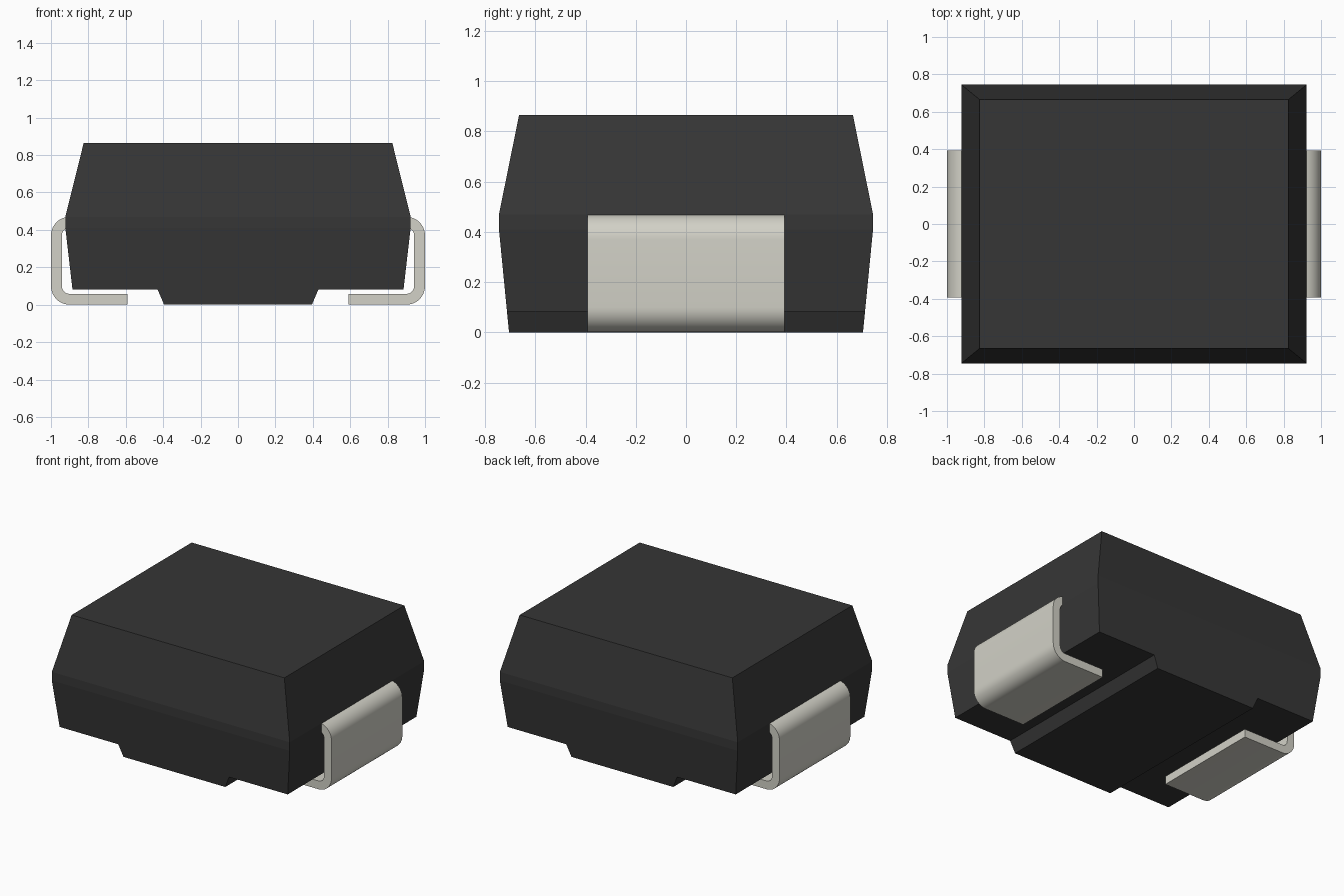
import bpy, bmesh, math
from mathutils import Vector

cube = bpy.data.objects.get("Cube")
if cube:
    bpy.data.objects.remove(cube, do_unlink=True)


def material(name, colour):
    m = bpy.data.materials.new(name)
    m.use_nodes = True
    m.diffuse_color = colour
    bsdf = m.node_tree.nodes["Principled BSDF"]
    bsdf.inputs["Base Color"].default_value = colour
    bsdf.inputs["Roughness"].default_value = 0.6
    return m


def extrude_profile(points, half_depth):
    """Prism from an (x, z) outline, centred on y = 0."""
    bm = bmesh.new()
    face = bm.faces.new([bm.verts.new((x, -half_depth, z)) for x, z in points])
    res = bmesh.ops.extrude_face_region(bm, geom=[face])
    verts = [g for g in res["geom"] if isinstance(g, bmesh.types.BMVert)]
    bmesh.ops.translate(bm, verts=verts, vec=(0, 2 * half_depth, 0))
    return bm


def finish(bm, name, mat):
    bmesh.ops.recalc_face_normals(bm, faces=bm.faces)
    mesh = bpy.data.meshes.new(name)
    bm.to_mesh(mesh)
    bm.free()
    mesh.materials.append(mat)
    obj = bpy.data.objects.new(name, mesh)
    bpy.context.collection.objects.link(obj)
    return obj


black = material("black plastic", (0.037, 0.037, 0.037, 1))
metal = material("tinned metal", (0.645, 0.638, 0.570, 1))

# Moulded body: outline with a raised central foot, right half mirrored
half = [(0.395, 0.0), (0.43, 0.082), (0.885, 0.082),
        (0.923, 0.41), (0.923, 0.47), (0.825, 0.865)]
outline = half + [(-x, z) for x, z in reversed(half)]
bm = extrude_profile(outline, 0.745)

# Drafted front and back: slice off wedges above and below the middle band
for side in (-1, 1):
    for (y0, z0), (y1, z1) in (((0.745, 0.47), (0.665, 0.865)),
                               ((0.745, 0.41), (0.705, 0.0))):
        normal = Vector((0, side * abs(z1 - z0), (y0 - y1) * (1 if z1 > z0 else -1)))
        cut = bmesh.ops.bisect_plane(
            bm, geom=bm.verts[:] + bm.edges[:] + bm.faces[:], dist=1e-5,
            plane_co=(0, side * y0, z0), plane_no=normal.normalized(), clear_outer=True)
        bmesh.ops.holes_fill(bm, edges=[e for e in bm.edges if e.is_boundary], sides=0)
finish(bm, "body", black)

# Bent leads: C-shaped strips folded under the body
T, R, TOP = 0.058, 0.10, 0.47


def arc(cz, radius, start, steps=10):
    return [(1 - R + radius * math.cos(a), cz + radius * math.sin(a))
            for a in (start + math.pi / 2 * i / steps for i in range(steps + 1))]


lower, upper = (R, -math.pi / 2), (TOP - R, 0)
outer = arc(lower[0], R, lower[1]) + arc(upper[0], R, upper[1])
inner = arc(lower[0], R - T, lower[1]) + arc(upper[0], R - T, upper[1])
strip = ([(0.59, 0.0)] + outer + [(0.86, TOP), (0.86, TOP - T)]
         + inner[::-1] + [(0.59, T)])

for name, side in (("left_lead", 1), ("right_lead", -1)):
    lead = finish(extrude_profile([(side * x, z) for x, z in strip], 0.393), name, metal)
    bpy.ops.object.select_all(action='DESELECT')
    lead.select_set(True)
    bpy.context.view_layer.objects.active = lead
    bpy.ops.object.shade_smooth_by_angle(angle=math.radians(30))
